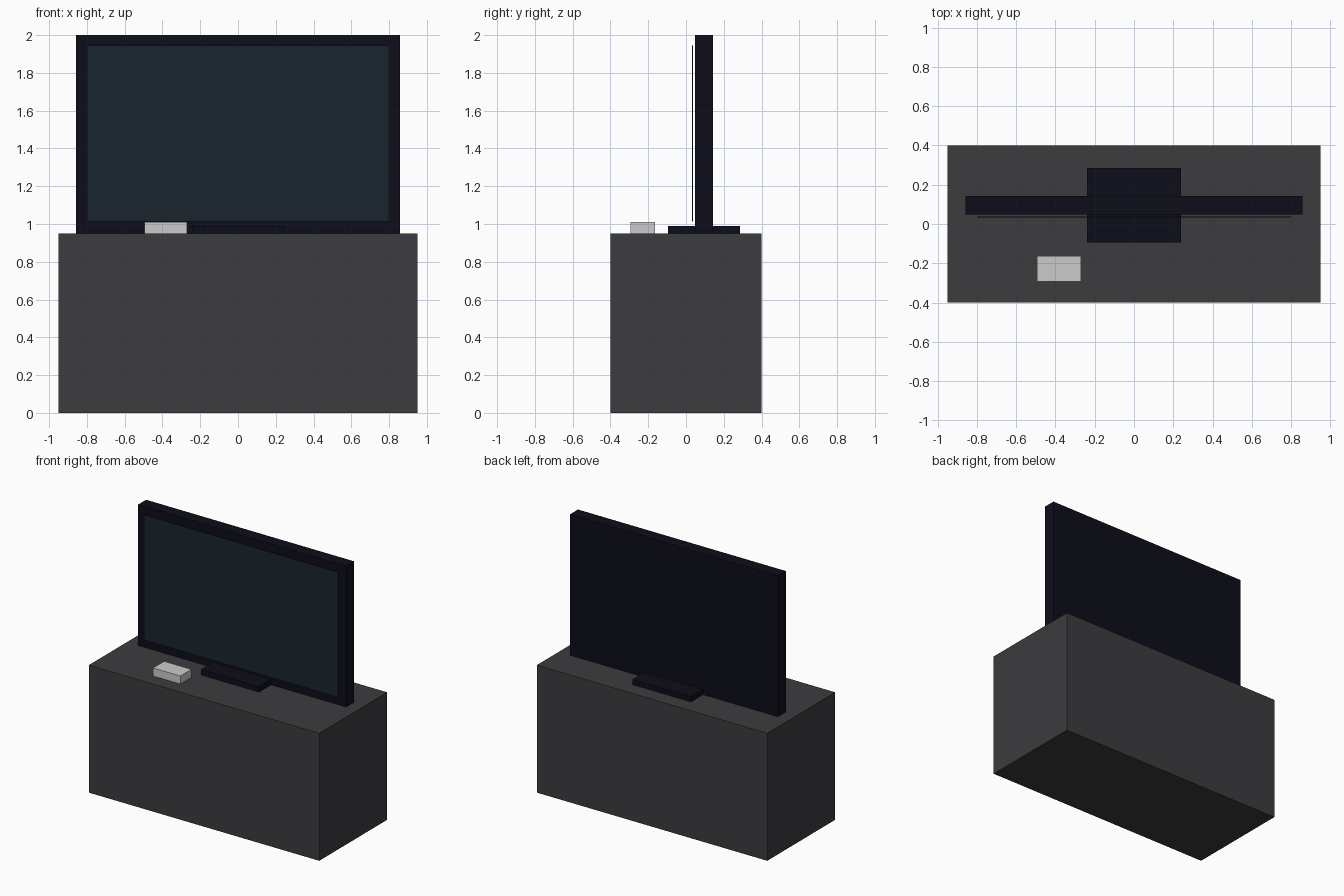
import bpy

if "Cube" in bpy.data.objects:
    bpy.data.objects.remove(bpy.data.objects["Cube"])


def material(name, rgb):
    mat = bpy.data.materials.new(name)
    mat.diffuse_color = (*rgb, 1.0)
    mat.use_nodes = True
    mat.node_tree.nodes["Principled BSDF"].inputs["Base Color"].default_value = mat.diffuse_color
    return mat


def box(name, xs, ys, zs, mat=None):
    """Axis-aligned box given its (min, max) on each axis."""
    spans = (xs, ys, zs)
    bpy.ops.mesh.primitive_cube_add(size=1, location=[(a + b) / 2 for a, b in spans])
    obj = bpy.context.object
    obj.name = name
    obj.scale = [b - a for a, b in spans]
    bpy.ops.object.transform_apply(location=False, rotation=False, scale=True)
    if mat:
        obj.data.materials.append(mat)
    return obj


charcoal = material("charcoal", (0.045, 0.043, 0.048))
casing = material("dark_casing", (0.004, 0.004, 0.010))
glass = material("screen_glass", (0.010, 0.018, 0.027))

# Cabinet
box("cabinet", (-0.95, 0.95), (-0.40, 0.40), (0.0, 0.95), charcoal)

# Television: casing, foot and a thin screen just in front of the casing
box("television_casing", (-0.857, 0.857), (0.048, 0.142), (0.95, 2.0), casing)
box("television_foot", (-0.24, 0.24), (-0.095, 0.285), (0.95, 0.99), casing)
box("screen", (-0.80, 0.80), (0.033, 0.038), (1.013, 1.945), glass)

# Small box lying on the cabinet
box("small_box", (-0.495, -0.27), (-0.293, -0.163), (0.95, 1.01))
